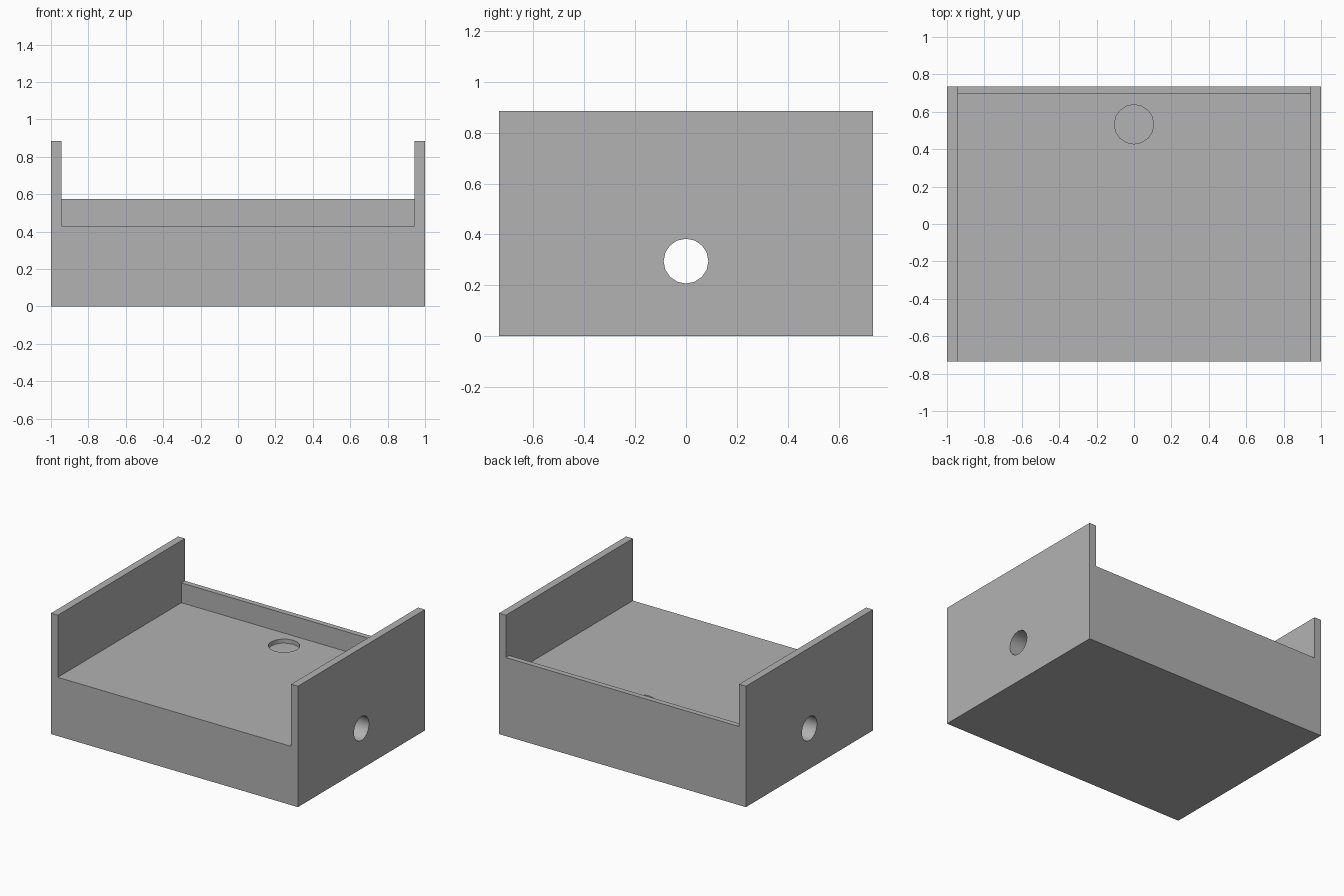
import bpy
import math

if "Cube" in bpy.data.objects:
    bpy.data.objects.remove(bpy.data.objects["Cube"], do_unlink=True)

HALF_DEPTH = 0.735
HEIGHT = 0.885
INNER_X = 0.945       # inside face of the side walls
LIP_Y = 0.695         # inside face of the back lip
LIP_TOP = 0.575
FLOOR = 0.43

grey = bpy.data.materials.new("plain_grey")
grey.use_nodes = True
colour = (0.447, 0.447, 0.447, 1)
grey.diffuse_color = colour
grey.node_tree.nodes["Principled BSDF"].inputs["Base Color"].default_value = colour


def box(name, low, high):
    """Box between two opposite corners."""
    bpy.ops.mesh.primitive_cube_add(
        size=1, location=[(a + b) / 2 for a, b in zip(low, high)])
    obj = bpy.context.object
    obj.name = name
    obj.scale = [b - a for a, b in zip(low, high)]
    bpy.ops.object.transform_apply(location=True, rotation=True, scale=True)
    obj.data.materials.append(grey)
    return obj


def drill(name, radius, length, centre, rotation=(0, 0, 0)):
    """Round cutter."""
    bpy.ops.mesh.primitive_cylinder_add(
        vertices=16, radius=radius, depth=length, location=centre, rotation=rotation)
    obj = bpy.context.object
    obj.name = name
    obj.data.materials.append(grey)
    return obj


def cut(target, cutter):
    """Subtract the cutter and discard it."""
    mod = target.modifiers.new(cutter.name, "BOOLEAN")
    mod.operation = "DIFFERENCE"
    mod.solver = "EXACT"
    mod.object = cutter
    bpy.context.view_layer.objects.active = target
    bpy.ops.object.modifier_apply(modifier=mod.name)
    bpy.data.objects.remove(cutter, do_unlink=True)


# Solid block
body = box("tray_body", (-1, -HALF_DEPTH, 0), (1, HALF_DEPTH, HEIGHT))

# Tray space, open at the front, and the lowered back lip
cut(body, box("tray_space", (-INNER_X, -1, FLOOR), (INNER_X, LIP_Y, 1)))
cut(body, box("lip_notch", (-INNER_X, LIP_Y - 0.1, LIP_TOP), (INNER_X, 1, 1)))

# Tunnel from side to side
cut(body, drill("tunnel", 0.088, 3, (0, 0, 0.295), (0, math.pi / 2, 0)))

# Shallow round recess near the back
recess = 0.03
cut(body, drill("recess", 0.105, 2 * recess, (0, 0.533, FLOOR)))

# Smooth the round walls, keep the corners sharp
bpy.ops.object.select_all(action="DESELECT")
body.select_set(True)
bpy.context.view_layer.objects.active = body
bpy.ops.object.shade_smooth_by_angle(angle=math.radians(30))
